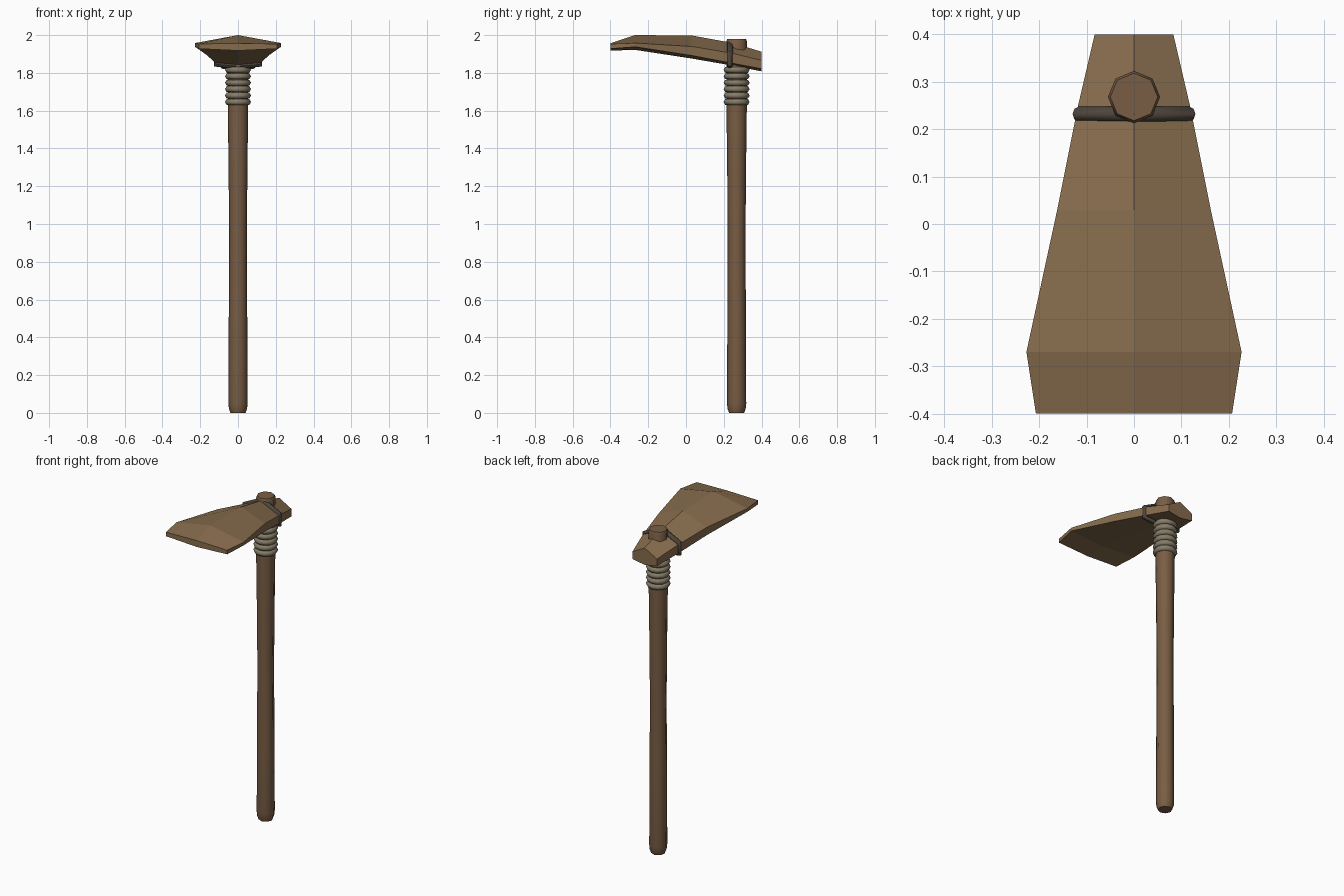
import bpy, bmesh, math
from mathutils import Vector

if "Cube" in bpy.data.objects:
    bpy.data.objects.remove(bpy.data.objects["Cube"])

HY = 0.268  # handle axis position in y


def mat(name, rgb):
    m = bpy.data.materials.new(name)
    m.diffuse_color = (*rgb, 1)
    m.use_nodes = True
    m.node_tree.nodes["Principled BSDF"].inputs["Base Color"].default_value = m.diffuse_color
    return m


HANDLE = mat("handle_wood", (0.19, 0.11, 0.058))
BLADE = mat("blade_wood", (0.24, 0.15, 0.075))
ROPE = mat("rope", (0.24, 0.205, 0.14))
STRAP = mat("dark_strap", (0.075, 0.06, 0.045))


def loft(name, rings, material, smooth=None, closed=False):
    """Skin a list of equal-length point rings; cap the ends unless closed."""
    bm = bmesh.new()
    vs = [[bm.verts.new(p) for p in r] for r in rings]
    n = len(vs[0])
    for k in range(len(vs) if closed else len(vs) - 1):
        a, b = vs[k], vs[(k + 1) % len(vs)]
        for i in range(n):
            j = (i + 1) % n
            bm.faces.new((a[i], a[j], b[j], b[i]))
    if not closed:
        bm.faces.new(vs[0])
        bm.faces.new(vs[-1])
    bmesh.ops.recalc_face_normals(bm, faces=bm.faces)
    me = bpy.data.meshes.new(name)
    bm.to_mesh(me)
    bm.free()
    ob = bpy.data.objects.new(name, me)
    bpy.context.collection.objects.link(ob)
    me.materials.append(material)
    if smooth:
        bpy.ops.object.select_all(action='DESELECT')
        ob.select_set(True)
        bpy.context.view_layer.objects.active = ob
        bpy.ops.object.shade_smooth_by_angle(angle=math.radians(smooth))
    return ob


def circle(r, z, n=8):
    return [(r * math.sin(math.tau * i / n), HY + r * math.cos(math.tau * i / n), z)
            for i in range(n)]


# Handle: tapered eight-sided pole passing through the blade
profile = [(0.040, 0), (0.048, 0.022), (0.051, 0.05), (0.049, 0.5), (0.047, 0.95),
           (0.050, 1.3), (0.054, 1.62), (0.055, 1.965), (0.050, 1.979)]
loft("handle", [circle(r, z) for r, z in profile], HANDLE, 50)

# Rope wrap: stacked rings below the blade
for k in range(6):
    zc = 1.646 + k * 0.034
    rings = []
    for i in range(12):
        a = math.tau * i / 12
        rings.append([((0.051 + 0.018 * math.cos(t)) * math.sin(a),
                       HY + (0.051 + 0.018 * math.cos(t)) * math.cos(a),
                       zc + 0.018 * math.sin(t))
                      for t in (math.tau * j / 6 for j in range(6))])
    loft(f"rope_ring_{k + 1}", rings, ROPE, 70, closed=True)


# Blade: six-point cross-sections along y
def section(y, w, top, edge_top, edge_bot, bot):
    return [(0, y, top), (w, y, edge_top), (w, y, edge_bot),
            (0, y, bot), (-w, y, edge_bot), (-w, y, edge_top)]


stations = [(-0.4, 0.207, 1.957, 1.953, 1.928, 1.918),
            (-0.27, 0.227, 2.0, 1.958, 1.938, 1.922),
            (0.03, 0.162, 1.998, 1.94, 1.892, 1.876),
            (0.25, 0.118, 1.958, 1.903, 1.850, 1.838),
            (0.4, 0.083, 1.912, 1.866, 1.822, 1.808)]
loft("blade", [section(*s) for s in stations], BLADE)

# Strap: rounded loop following the blade cross-section
path = [Vector(p) for p in section(0.232, 0.116, 1.964, 1.907, 1.845, 1.836)]
centre = Vector((0, 0.232, 1.9))
rings = []
for i, p in enumerate(path):
    d0 = (p - path[i - 1]).normalized()
    d1 = (path[(i + 1) % 6] - p).normalized()
    side = (d0 + d1).normalized().cross(Vector((0, 1, 0)))
    if side.dot(p - centre) < 0:
        side.negate()
    rings.append([p + 0.016 * (math.cos(t) * side + math.sin(t) * Vector((0, 1, 0)))
                  for t in (math.tau * j / 8 for j in range(8))])
loft("blade_strap", rings, STRAP, 50, closed=True)
